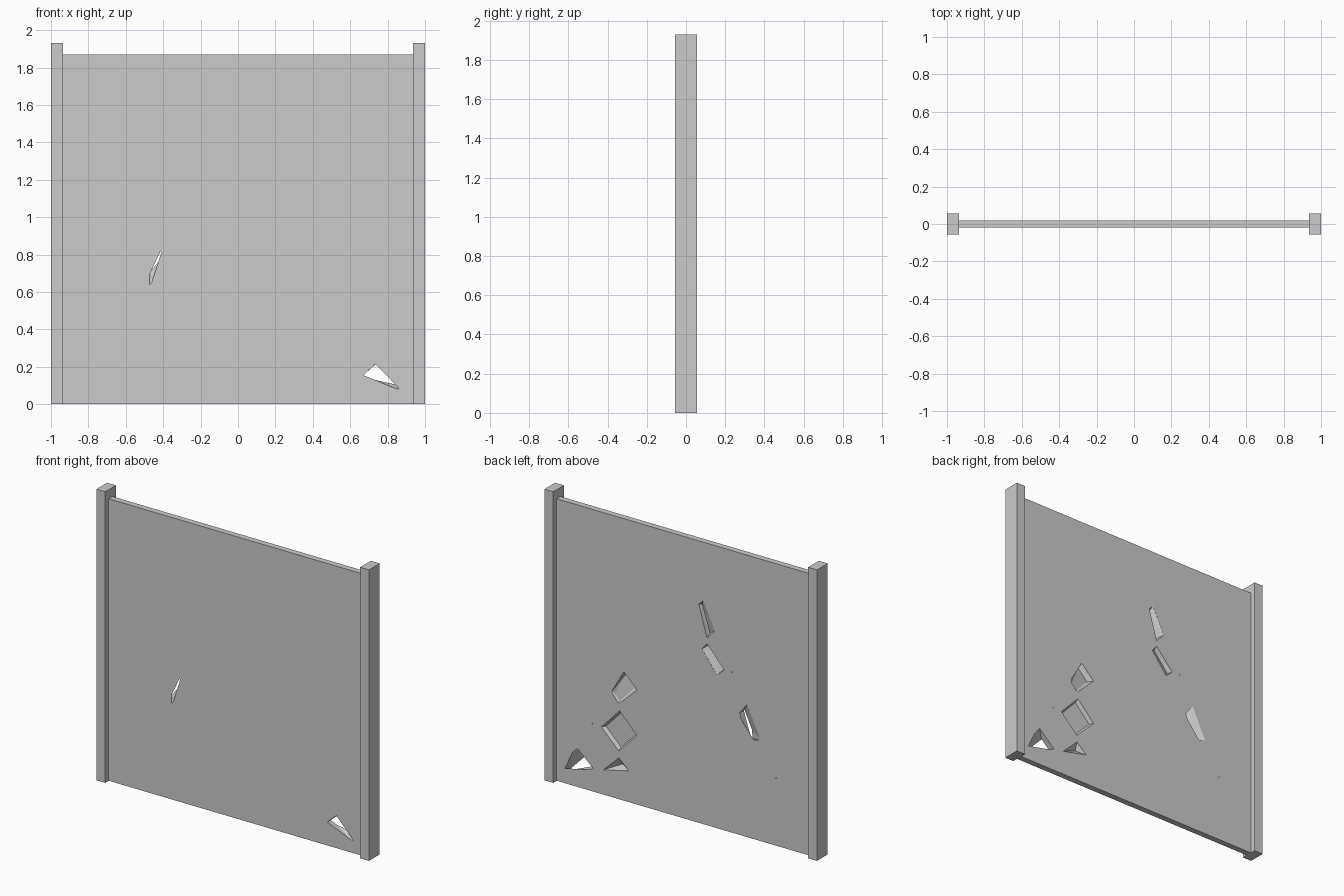
import bpy, bmesh
from mathutils import Vector

if "Cube" in bpy.data.objects:
    bpy.data.objects.remove(bpy.data.objects["Cube"])

BACK = 0.02   # half thickness of the panel


def box(name, x0, x1, half_y, height):
    bm = bmesh.new()
    bmesh.ops.create_cube(bm, size=1)
    for v in bm.verts:
        v.co = ((x0 + x1) / 2 + v.co.x * (x1 - x0), v.co.y * 2 * half_y, (v.co.z + 0.5) * height)
    me = bpy.data.meshes.new(name)
    bm.to_mesh(me)
    bm.free()
    ob = bpy.data.objects.new(name, me)
    bpy.context.collection.objects.link(ob)
    return ob


# posts and panel
box("left_post", -1.0, -0.935, 0.056, 1.93)
box("right_post", 0.935, 1.0, 0.056, 1.93)
panel = box("panel", -0.935, 0.935, BACK, 1.87)

cut = bmesh.new()


def hull(points):
    tmp = bmesh.new()
    for p in points:
        tmp.verts.new(p)
    res = bmesh.ops.convex_hull(tmp, input=tmp.verts[:])
    loose = {e for e in res["geom_interior"] if isinstance(e, bmesh.types.BMVert)}
    bmesh.ops.delete(tmp, geom=list(loose), context='VERTS')
    bmesh.ops.recalc_face_normals(tmp, faces=tmp.faces[:])
    me = bpy.data.meshes.new("tmp")
    tmp.to_mesh(me)
    tmp.free()
    cut.from_mesh(me)
    bpy.data.meshes.remove(me)


def pit(outline, floor):
    """Blind chip in the back face: outline (x, z), floor points (x, z, depth)."""
    hull([(x, y, z) for x, z in outline for y in (BACK - 0.001, BACK + 0.03)]
         + [(x, BACK - d, z) for x, z, d in floor])


def through(back, front):
    """Slanted chip that breaks out of the front face."""
    pts = []
    for (bx, bz), (fx, fz) in zip(back, front):
        b, f = Vector((bx, BACK, bz)), Vector((fx, -BACK, fz))
        pts += [b + (b - f) * 0.3, f + (f - b) * 0.1]
    hull(pts)


# chips that go right through
through([(-0.406, 0.808), (-0.466, 0.87), (-0.555, 0.682), (-0.511, 0.657)],
        [(-0.41, 0.81), (-0.43, 0.78), (-0.47, 0.70), (-0.47, 0.64)])
through([(0.786, 0.259), (0.667, 0.152), (0.875, 0.098)],
        [(0.735, 0.215), (0.67, 0.155), (0.86, 0.08)])

# blind chips
pit([(-0.108, 1.451), (-0.138, 1.479), (-0.227, 1.304), (-0.168, 1.242)],
    [(-0.12, 1.445, 0.02), (-0.17, 1.265, 0.03)])
pit([(-0.131, 1.159), (-0.168, 1.202), (-0.294, 1.063), (-0.242, 1.016)],
    [(-0.17, 1.19, 0.03), (-0.28, 1.06, 0.03)])
pit([(0.443, 0.854), (0.346, 0.76), (0.48, 0.631), (0.533, 0.697)],
    [(0.446, 0.83, 0.03), (0.375, 0.758, 0.03), (0.515, 0.69, 0.01), (0.478, 0.65, 0.01)])
pit([(0.473, 0.587), (0.346, 0.455), (0.48, 0.32), (0.607, 0.445)],
    [(0.473, 0.57, 0.025), (0.362, 0.455, 0.025), (0.48, 0.335, 0.025), (0.59, 0.445, 0.025)])
pit([(0.48, 0.273), (0.406, 0.207), (0.592, 0.164)], [(0.47, 0.225, 0.03)])

# pin-prick chips
for x, z in ((0.674, 0.447), (-0.354, 1.066), (-0.675, 0.448)):
    pit([(x - 0.005, z), (x + 0.005, z - 0.004), (x, z + 0.005)], [(x, z, 0.004)])

me = bpy.data.meshes.new("chip_cutter")
cut.to_mesh(me)
cut.free()
cutter = bpy.data.objects.new("chip_cutter", me)
bpy.context.collection.objects.link(cutter)
cutter.hide_render = True

mod = panel.modifiers.new("chips", 'BOOLEAN')
mod.operation = 'DIFFERENCE'
mod.solver = 'EXACT'
mod.object = cutter
bpy.context.view_layer.objects.active = panel
bpy.ops.object.modifier_apply(modifier=mod.name)
bpy.data.objects.remove(cutter)
